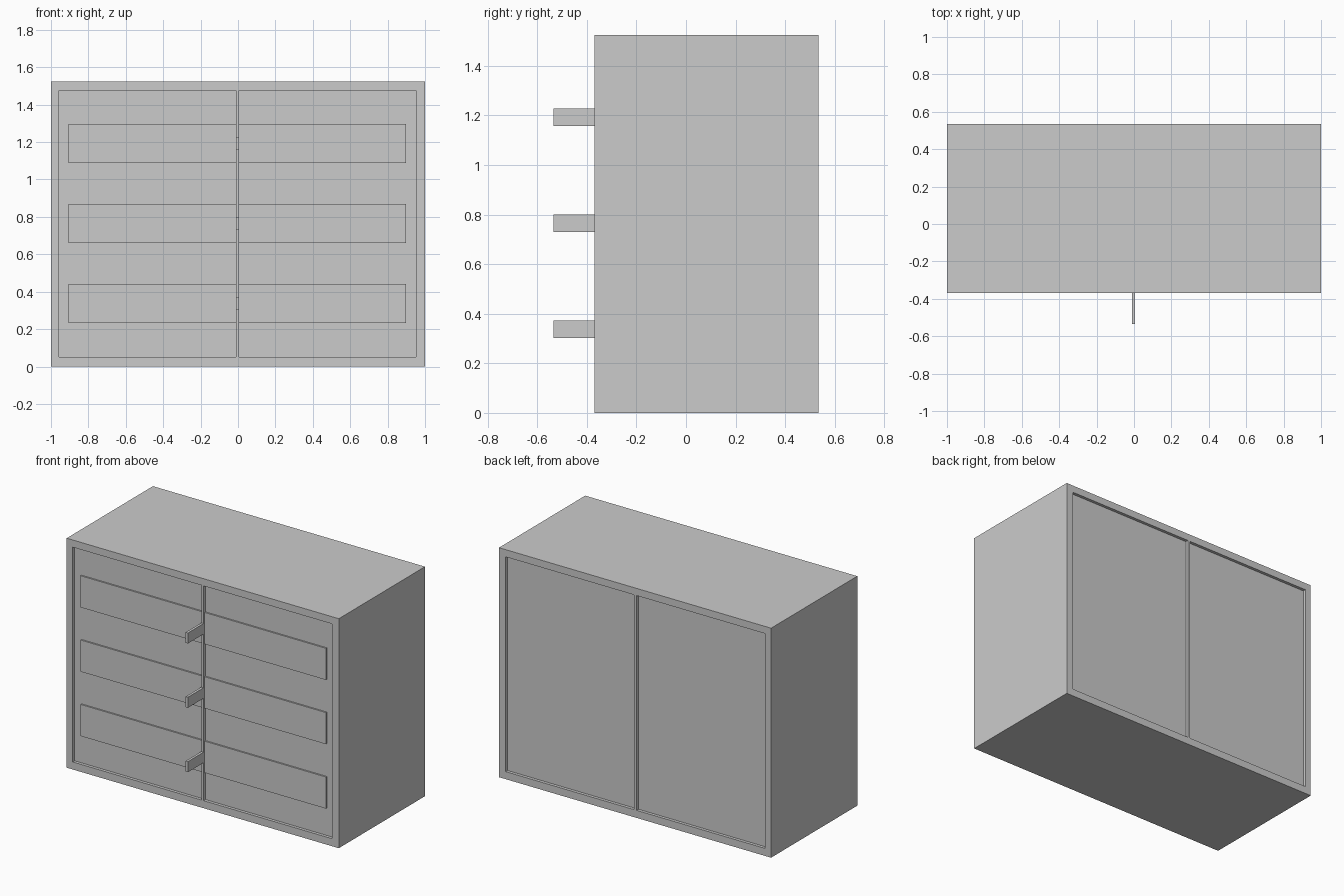
import bpy

if "Cube" in bpy.data.objects:
    bpy.data.objects.remove(bpy.data.objects["Cube"])

FRONT, BACK, TOP = -0.37, 0.535, 1.525   # carcass limits
REC = 0.02                               # recess depth of the panels
L, R, BOT, HEAD = -0.956, 0.951, 0.05, 1.477   # frame opening
DIV = (-0.011, 0.006)                    # centre divider in x


def box(name, x, y, z):
    bpy.ops.mesh.primitive_cube_add(
        size=1, location=[(a + b) / 2 for a, b in (x, y, z)])
    ob = bpy.context.object
    ob.name = name
    ob.scale = [b - a for a, b in (x, y, z)]
    bpy.ops.object.transform_apply(location=False, rotation=False, scale=True)
    return ob


# outer carcass, full depth
depth = (FRONT, BACK)
box("left_side", (-1, L), depth, (0, TOP))
box("right_side", (R, 1), depth, (0, TOP))
box("bottom_board", (L, R), depth, (0, BOT))
box("top_board", (L, R), depth, (HEAD, TOP))
box("centre_divider", DIV, depth, (BOT, HEAD))

# recessed front and back panels either side of the divider
for side, x in (("left", (L, DIV[0])), ("right", (DIV[1], R))):
    box(side + "_front_panel", x, (FRONT + REC, FRONT + 2 * REC), (BOT, HEAD))
    box(side + "_back_panel", x, (BACK - 2 * REC, BACK - REC), (BOT, HEAD))

# three rows: raised slats on the doors and a pull at the divider
for i, z in enumerate((0.337, 0.765, 1.192)):
    for side, x in (("left", (-0.905, DIV[0])), ("right", (DIV[1], 0.898))):
        box(f"{side}_slat_{i + 1}", x, (FRONT + 0.01, FRONT + REC),
            (z - 0.105, z + 0.105))
    box(f"handle_{i + 1}", (-0.011, 0.006), (-0.535, FRONT),
        (z - 0.035, z + 0.035))
